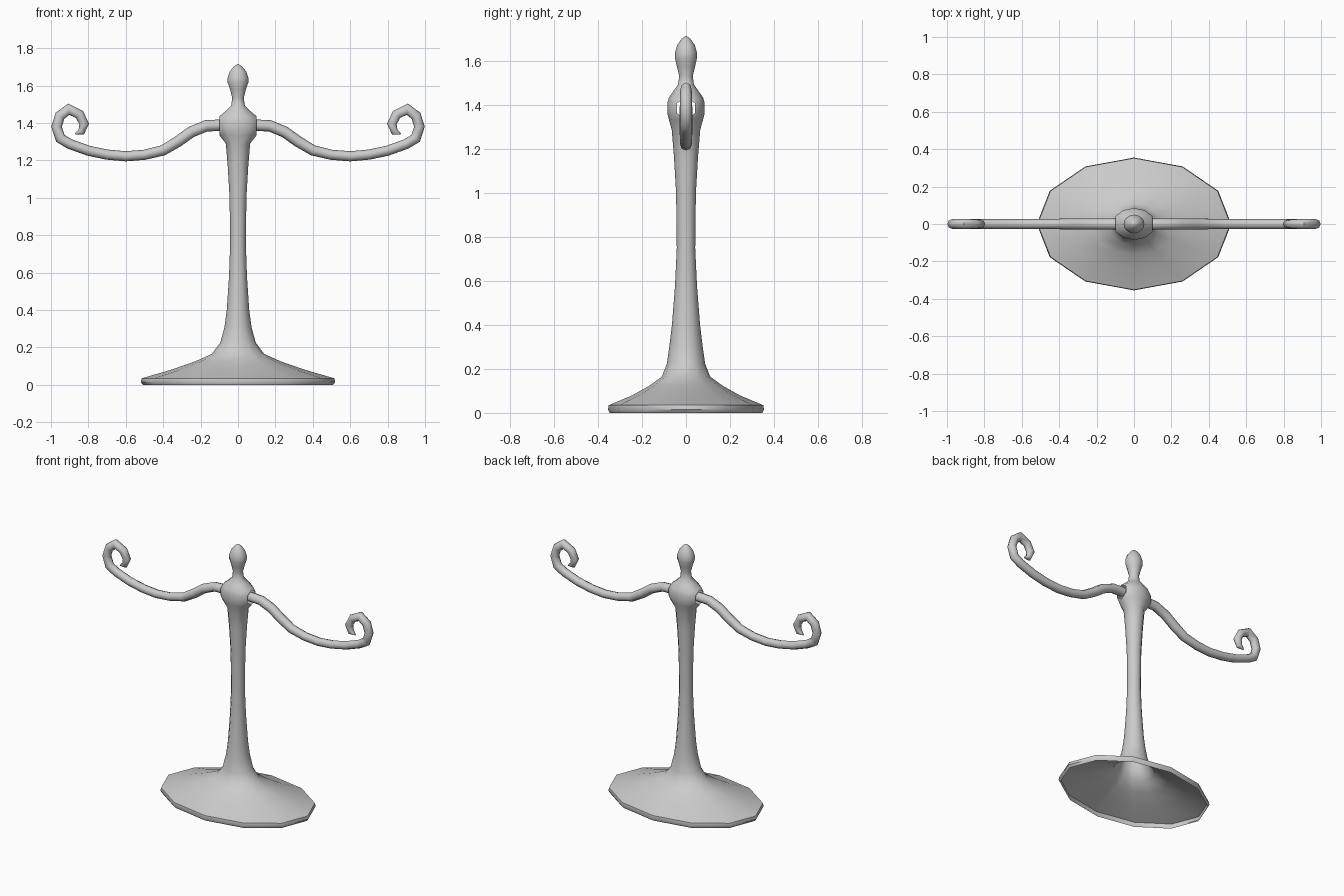
import bpy, bmesh, math
from mathutils import Vector

if "Cube" in bpy.data.objects:
    bpy.data.objects.remove(bpy.data.objects["Cube"])


def loft(bm, rings, close_start=False, close_end=False):
    """Skin a list of equally sized point rings."""
    loops = [[bm.verts.new(p) for p in r] for r in rings]
    for a, b in zip(loops, loops[1:]):
        n = len(a)
        for i in range(n):
            j = (i + 1) % n
            bm.faces.new((a[i], a[j], b[j], b[i]))
    if close_start:
        bm.faces.new(loops[0][::-1])
    if close_end:
        bm.faces.new(loops[-1])


def finish(bm, name, angle):
    bmesh.ops.recalc_face_normals(bm, faces=bm.faces)
    me = bpy.data.meshes.new(name)
    bm.to_mesh(me)
    bm.free()
    ob = bpy.data.objects.new(name, me)
    bpy.context.collection.objects.link(ob)
    bpy.ops.object.select_all(action='DESELECT')
    ob.select_set(True)
    bpy.context.view_layer.objects.active = ob
    bpy.ops.object.shade_smooth_by_angle(angle=math.radians(angle))
    return ob


def ellipse(rx, ry, z, n=12):
    return [(rx * math.cos(math.tau * i / n), ry * math.sin(math.tau * i / n), z)
            for i in range(n)]


# Hollow foot, column, socket ball and finial: (x radius, y radius, z)
profile = [
    (0.508, 0.348, 0.0), (0.52, 0.355, 0.015), (0.515, 0.352, 0.035),
    (0.36, 0.245, 0.08), (0.23, 0.165, 0.125), (0.14, 0.11, 0.165),
    (0.095, 0.087, 0.225), (0.072, 0.075, 0.31), (0.06, 0.064, 0.40),
    (0.048, 0.050, 0.58), (0.042, 0.042, 0.75), (0.045, 0.045, 1.0),
    (0.055, 0.055, 1.17), (0.065, 0.065, 1.29), (0.1, 0.078, 1.335),
    (0.115, 0.085, 1.365), (0.115, 0.085, 1.41), (0.1, 0.078, 1.435),
    (0.062, 0.056, 1.467), (0.036, 0.036, 1.495), (0.031, 0.031, 1.535),
    (0.042, 0.042, 1.58), (0.055, 0.05, 1.615), (0.056, 0.05, 1.64),
    (0.044, 0.04, 1.675), (0.022, 0.02, 1.703), (0.004, 0.004, 1.715),
]
bm = bmesh.new()
loft(bm, [ellipse(*p) for p in profile], close_end=True)
# Slice the ball's sides open where the arms enter
for s in (-1, 1):
    faces = [f for f in bm.faces if 1.2 < f.calc_center_median().z < 1.5]
    geom = faces + list({e for f in faces for e in f.edges}) \
        + list({v for f in faces for v in f.verts})
    bmesh.ops.bisect_plane(bm, geom=geom, dist=1e-5, plane_co=(s * 0.1, 0, 0),
                           plane_no=(s, 0, 0), clear_outer=True)
finish(bm, "stand_column", 42)

# Scrolled arms: (x, z, radius)
path = [
    (0.09, 1.388, 0.031), (0.17, 1.385, 0.03), (0.25, 1.352, 0.03),
    (0.32, 1.302, 0.03), (0.40, 1.254, 0.028), (0.50, 1.230, 0.027),
    (0.60, 1.222, 0.027), (0.70, 1.231, 0.027), (0.80, 1.252, 0.027),
    (0.90, 1.288, 0.027), (0.95, 1.318, 0.027), (0.970, 1.380, 0.027),
    (0.952, 1.438, 0.027), (0.905, 1.474, 0.026), (0.848, 1.446, 0.025),
    (0.822, 1.395, 0.024), (0.838, 1.352, 0.018), (0.87, 1.341, 0.004),
]


def build_arm(side, name):
    pts = [Vector((side * x, 0, z)) for x, z, r in path]
    rings = []
    for i, p in enumerate(pts):
        # Mitred ring, perpendicular to the averaged direction
        d0 = (p - pts[i - 1]).normalized() if i else (pts[1] - p).normalized()
        d1 = (pts[i + 1] - p).normalized() if i < len(pts) - 1 else d0
        t = (d0 + d1).normalized()
        across = Vector((-t.z, 0, t.x)) / max(t.dot(d0), 0.6)
        r = path[i][2]
        rings.append([p + r * (math.cos(a) * across + math.sin(a) * Vector((0, 1, 0)))
                      for a in (math.tau * k / 8 for k in range(8))])
    bm = bmesh.new()
    loft(bm, rings, close_end=True)
    finish(bm, name, 50)


build_arm(1, "right_arm")
build_arm(-1, "left_arm")
